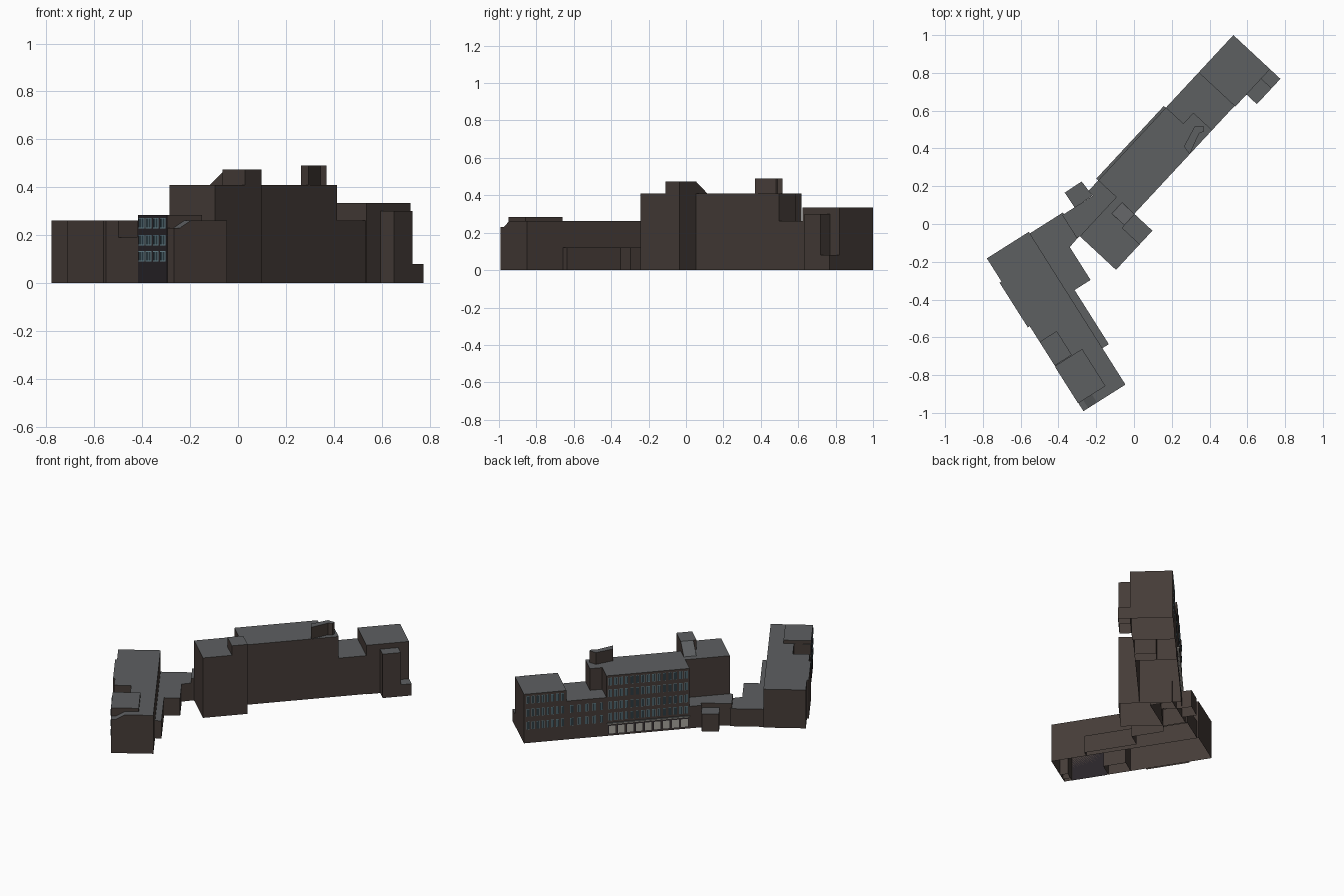
import bpy
from mathutils import Vector

if "Cube" in bpy.data.objects:
    bpy.data.objects.remove(bpy.data.objects["Cube"])


def material(name, rgb):
    m = bpy.data.materials.new(name)
    m.diffuse_color = (*rgb, 1)
    m.use_nodes = True
    m.node_tree.nodes["Principled BSDF"].inputs["Base Color"].default_value = m.diffuse_color
    return m


WALL = material("brown_wall", (0.06, 0.045, 0.039))
ROOF = material("grey_roof", (0.11, 0.115, 0.12))
GLASS = material("dark_glass", (0.025, 0.045, 0.055))
FRAME = material("window_frame", (0.16, 0.27, 0.31))
PANEL = material("dark_panel", (0.022, 0.018, 0.022))
SHOP = material("pale_glazing", (0.42, 0.40, 0.36))

# Local plan frames: (origin, along axis, across axis); across < 0 is outside
LONG = (Vector((0.526, 1.0)), Vector((-0.681, -0.7325)), Vector((0.7325, -0.681)))
SHORT = (Vector((-0.779, -0.182)), Vector((0.5344, -0.845)), Vector((0.845, 0.5344)))
WORLD = (Vector((0, 0)), Vector((1, 0)), Vector((0, 1)))


def place(frame, a, b, z):
    o, u, v = frame
    p = o + u * a + v * b
    return (p.x, p.y, z)


def make(name, verts, faces, mats, slots):
    me = bpy.data.meshes.new(name)
    me.from_pydata(verts, [], faces)
    for m in mats:
        me.materials.append(m)
    for poly, s in zip(me.polygons, slots):
        poly.material_index = s
    ob = bpy.data.objects.new(name, me)
    bpy.context.collection.objects.link(ob)
    return ob


def prism(name, frame, outline, top, z0=0.0, closed=False, mats=(WALL, ROOF)):
    """Walls and a roof over a counter-clockwise outline; open underneath."""
    n = len(outline)
    tops = top if isinstance(top, (list, tuple)) else [top] * n
    verts = [place(frame, a, b, z0) for a, b in outline]
    verts += [place(frame, a, b, z) for (a, b), z in zip(outline, tops)]
    faces = [(i, (i + 1) % n, n + (i + 1) % n, n + i) for i in range(n)]
    slots = [0] * n + [1]
    faces.append(tuple(range(n, 2 * n)))
    if closed:
        faces.append(tuple(reversed(range(n))))
        slots.append(0)
    return make(name, verts, faces, mats, slots)


def block(name, frame, a0, a1, b0, b1, top, z0=0.0, **kw):
    return prism(name, frame, [(a0, b0), (a1, b0), (a1, b1), (a0, b1)], top, z0, **kw)


def windows(name, frame, a0, a1, cols, rows, height, fill=0.6, panes=2,
            mats=(FRAME, GLASS), offset=0.0):
    """Grid of framed windows laid on the outer wall of a frame."""
    verts, faces, slots = [], [], []

    def quad(x0, x1, z0, z1, off, slot):
        k = len(verts)
        verts.extend(place(frame, x, -off, z) for x, z in
                     ((x0, z0), (x1, z0), (x1, z1), (x0, z1)))
        faces.append((k, k + 1, k + 2, k + 3))
        slots.append(slot)

    step = (a1 - a0) / cols
    w = step * fill
    bar = w * 0.09
    for z in rows:
        for c in range(cols):
            x = a0 + step * (c + 0.5) - w / 2
            quad(x, x + w, z - height / 2, z + height / 2, offset + 0.002, 0)
            pw = (w - bar * (panes + 1)) / panes
            for i in range(panes):
                px = x + bar + i * (pw + bar)
                quad(px, px + pw, z - height / 2 + bar, z + height / 2 - bar,
                     offset + 0.004, 1)
    return make(name, verts, faces, mats, slots)


# Long wing: end section, lower section, tall section with stepped end
block("long_wing_end", LONG, 0, 0.27, 0, 0.265, 0.335)
block("long_wing_low", LONG, 0.27, 0.525, 0, 0.26, 0.262)
prism("long_wing_tall", LONG, [(0.523, 0), (1.05, 0), (1.05, 0.26), (0.445, 0.26),
                               (0.445, 0.125), (0.523, 0.125)], 0.41)
block("end_annex_low", LONG, 0, 0.068, 0.265, 0.34, 0.08)
block("end_annex_tall", LONG, 0.068, 0.183, 0.265, 0.34, 0.30)

# Rooftop plant room
prism("roof_plant_room", WORLD, [(0.264, 0.41), (0.295, 0.37), (0.345, 0.48),
                                 (0.37, 0.49), (0.37, 0.515), (0.32, 0.515)], 0.49, 0.41)

# Corner tower with raised strip and its sloping roof
block("corner_tower", LONG, 1.05, 1.333, 0.13, 0.391, 0.41)
block("tower_strip", LONG, 1.05, 1.15, 0.262, 0.391, 0.475, 0.41)
block("tower_strip_slope", LONG, 1.05, 1.13, 0.172, 0.262,
      [0.41, 0.41, 0.475, 0.475], 0.41)

# Low links between the wings
block("link_inner", SHORT, 0.02, 0.164, 0.46, 0.74, 0.15)
block("link_corner", LONG, 1.05, 1.128, 0, 0.13, 0.15)
prism("link_porch", WORLD, [(-0.367, 0.166), (-0.314, 0.087), (-0.22, 0.15),
                            (-0.277, 0.225)], 0.12)
prism("link_outer", SHORT, [(0.01, 0.263), (0.729, 0.263), (0.729, 0.303), (0.39, 0.303),
                            (0.39, 0.403), (0.184, 0.403), (0.164, 0.47),
                            (0.01, 0.47)], 0.12)

# Short wing with a roof notch, a raised room and a sloping corner
prism("short_wing", SHORT, [(0, 0), (0.525, 0), (0.525, 0.105), (0.67, 0.105), (0.67, 0),
                            (0.907, 0), (0.907, 0.085), (0.957, 0.085),
                            (0.957, 0.263), (0, 0.263)], 0.262)
block("short_wing_notch", SHORT, 0.525, 0.67, 0, 0.105, 0.19)
block("short_wing_raised", SHORT, 0.675, 0.907, 0, 0.17, 0.285, 0.262)
block("short_wing_corner", SHORT, 0.907, 0.957, 0, 0.03, 0.23)
block("short_wing_corner_slope", SHORT, 0.907, 0.957, 0.03, 0.085,
      [0.23, 0.23, 0.262, 0.262])
block("short_wing_bay", SHORT, 0.145, 0.425, -0.012, 0, 0.262)

# Windows of the short wing on a dark panel
block("window_panel", SHORT, 0.68, 0.905, -0.002, 0, 0.284, mats=(PANEL, ROOF))
windows("short_wing_windows", SHORT, 0.682, 0.903, 4, (0.112, 0.179, 0.25), 0.045,
        fill=0.8, offset=0.002)

# Windows of the long wing
windows("end_windows", LONG, 0.01, 0.26, 8, (0.12, 0.207, 0.295), 0.052)
windows("low_section_windows", LONG, 0.28, 0.515, 5, (0.12, 0.207), 0.052, fill=0.45)
windows("tall_section_windows", LONG, 0.53, 1.045, 15, (0.13, 0.207, 0.29, 0.37), 0.052)

# Ground floor glazing and canopy
windows("ground_glazing", LONG, 0.53, 1.045, 9, (0.042,), 0.062, fill=0.9, panes=1,
        mats=(PANEL, SHOP))
block("canopy", LONG, 0.525, 1.05, -0.014, 0, 0.089, 0.08, closed=True, mats=(SHOP, ROOF))
